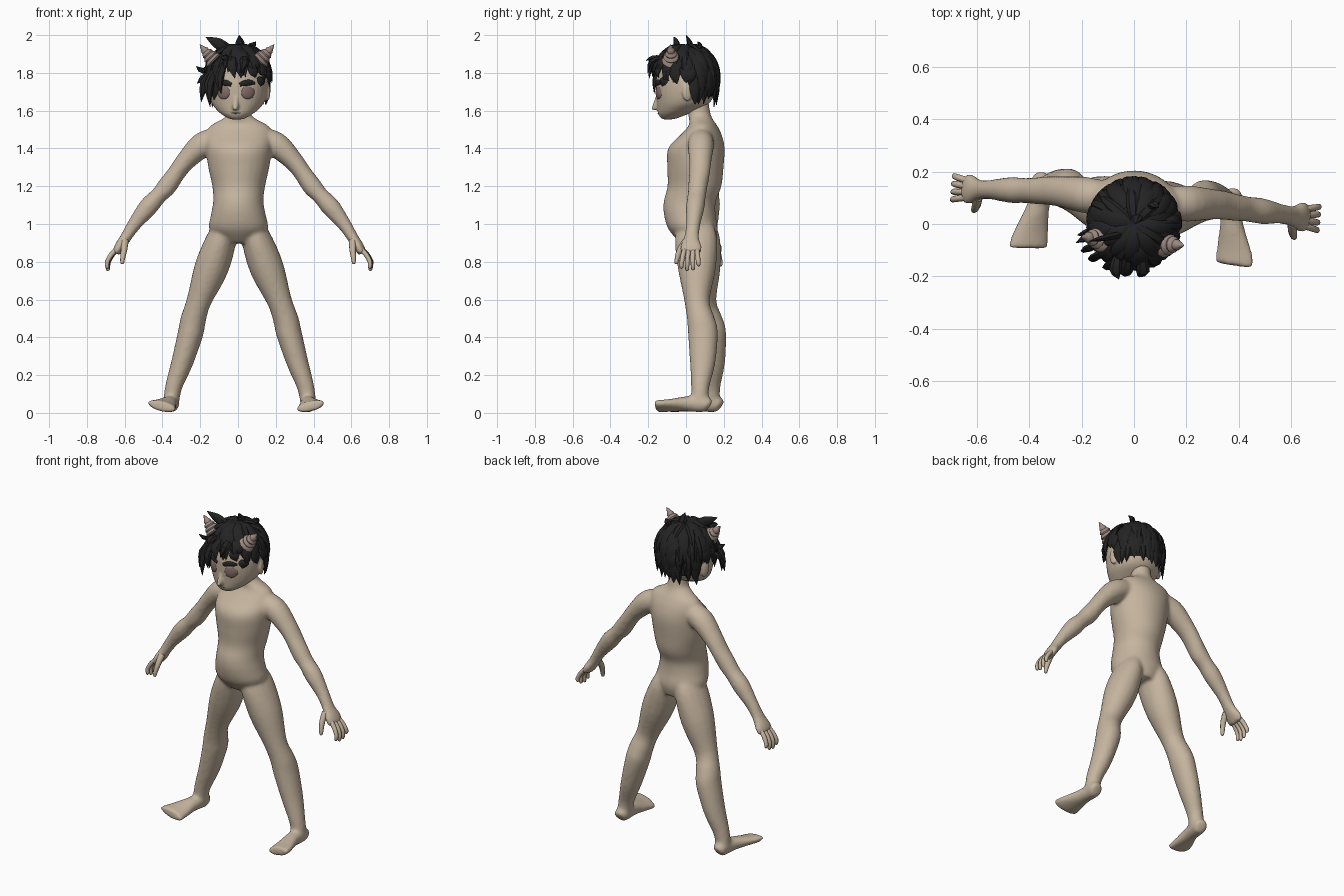
import bpy, bmesh, math, random
from mathutils import Vector, Matrix

if "Cube" in bpy.data.objects:
    bpy.data.objects.remove(bpy.data.objects["Cube"])

random.seed(4)
YAW = Matrix.Rotation(math.radians(-4.8), 4, 'Z')   # whole figure is turned slightly
X, Y, Z = Vector((1, 0, 0)), Vector((0, 1, 0)), Vector((0, 0, 1))


def material(name, rgb):
    m = bpy.data.materials.new(name)
    m.diffuse_color = (*rgb, 1)
    m.use_nodes = True
    m.node_tree.nodes["Principled BSDF"].inputs["Base Color"].default_value = m.diffuse_color
    return m


SKIN = material("skin", (0.56, 0.46, 0.345))
HAIR = material("hair_black", (0.017, 0.017, 0.018))
HORN = material("horn_brown", (0.33, 0.245, 0.215))
EYE = material("eye_brown", (0.22, 0.145, 0.135))
LIP = material("lip_brown", (0.25, 0.18, 0.14))


def spline(rows, sub):
    """Catmull-Rom through rows of numbers."""
    out = []
    for i in range(len(rows) - 1):
        p0, p1, p2 = rows[max(i - 1, 0)], rows[i], rows[i + 1]
        p3 = rows[min(i + 2, len(rows) - 1)]
        for k in range(sub):
            t = k / sub
            out.append([0.5 * (2 * b + (c - a) * t + (2 * a - 5 * b + 4 * c - d) * t * t
                               + (3 * b - a - 3 * c + d) * t ** 3)
                        for a, b, c, d in zip(p0, p1, p2, p3)])
    return out + [list(rows[-1])]


def tube(bm, rows, ref=Y, n=16, sub=4, axis=None):
    """Closed loft; a row is x, y, z, radius along ref, radius across ref."""
    rows = spline(rows, sub) if sub > 1 else rows
    pts = [Vector(r[:3]) for r in rows]
    rings = []
    for i, r in enumerate(rows):
        t = axis or (pts[min(i + 1, len(pts) - 1)] - pts[max(i - 1, 0)]).normalized()
        a = (ref - t * ref.dot(t)).normalized()
        b = t.cross(a)
        ra, rb = max(r[3], 0.001), max(r[4], 0.001)
        rings.append([bm.verts.new(pts[i] + a * ra * math.cos(q) + b * rb * math.sin(q))
                      for q in (math.tau * k / n for k in range(n))])
    for u, v in zip(rings, rings[1:]):
        for k in range(n):
            bm.faces.new((u[k], u[(k + 1) % n], v[(k + 1) % n], v[k]))
    bm.faces.new(rings[0][::-1])
    bm.faces.new(rings[-1])


def mirrored(rows, s):
    return [(r[0] * s, *r[1:]) for r in rows]


def blob(bm, loc, scale, yaw=0.0):
    m = Matrix.Translation(loc) @ Matrix.Rotation(yaw, 4, 'Z') @ Matrix.Diagonal((*scale, 1))
    bmesh.ops.create_uvsphere(bm, u_segments=20, v_segments=12, radius=1, matrix=m)


def finish(bm, name, mat, angle=60):
    bmesh.ops.transform(bm, matrix=YAW, verts=bm.verts)
    bmesh.ops.recalc_face_normals(bm, faces=bm.faces)
    me = bpy.data.meshes.new(name)
    bm.to_mesh(me)
    bm.free()
    me.materials.append(mat)
    ob = bpy.data.objects.new(name, me)
    bpy.context.collection.objects.link(ob)
    bpy.ops.object.select_all(action='DESELECT')
    ob.select_set(True)
    bpy.context.view_layer.objects.active = ob
    bpy.ops.object.shade_smooth_by_angle(angle=math.radians(angle))
    return ob


def fuse(ob, voxel, rounds):
    m = ob.modifiers.new("fuse", 'REMESH')
    m.mode, m.voxel_size, m.use_smooth_shade = 'VOXEL', voxel, True
    s = ob.modifiers.new("soften", 'SMOOTH')
    s.factor, s.iterations = 0.5, rounds


# Body: torso, arms, palms, legs and feet fused into one skin
torso = [(0.90, .06, .085, .09), (0.97, .038, .155, .13), (1.05, .02, .145, .137), (1.12, .02, .133, .138),
         (1.2, .045, .14, .143), (1.3, .05, .162, .149), (1.4, .055, .175, .15), (1.47, .08, .175, .11),
         (1.52, .09, .155, .075), (1.553, .08, .095, .063), (1.585, .07, .06, .06), (1.65, .06, .058, .06)]
arm = [(.10, .09, 1.452, .06, .06), (.195, .095, 1.42, .07, .068), (.285, .10, 1.335, .06, .053),
       (.335, .1, 1.27, .056, .048), (.385, .095, 1.2, .052, .052), (.43, .093, 1.15, .049, .045),
       (.485, .09, 1.09, .05, .051), (.56, .085, .995, .038, .037),
       (.605, .08, .925, .042, .03), (.635, .08, .88, .06, .028), (.655, .08, .845, .055, .022)]
leg = [(.066, .05, 1.02, .08, .045), (.09, .06, .93, .112, .078), (.146, .07, .77, .102, .091),
       (.215, .077, .59, .067, .066), (.247, .1, .49, .074, .068), (.262, .112, .42, .08, .068),
       (.307, .114, .265, .068, .058), (.35, .105, .14, .049, .046), (.365, .105, .05, .045, .043)]
foot = [(.362, .158, .038, .03, .024), (.364, .14, .046, .042, .042), (.366, .09, .048, .042, .045),
        (.372, .03, .048, .046, .04), (.385, -.05, .04, .066, .031), (.394, -.105, .036, .077, .028),
        (.394, -.126, .036, .077, .027)]
bm = bmesh.new()
tube(bm, [(0, cy, z, ry, rx) for z, cy, rx, ry in torso], n=28, axis=Z)
for s in (1, -1):
    tube(bm, mirrored(arm, s))
    tube(bm, mirrored(leg, s))
    tube(bm, mirrored(foot, s), ref=Vector((s, 0, .25)))
fuse(finish(bm, "body", SKIN), 0.009, 14)

# Fingers and thumbs
bm = bmesh.new()
for s in (1, -1):
    for i, off in enumerate((-.038, -.013, .013, .038)):
        dz = (.0, -.012, -.008, .012)[i]
        f = [(.64, .08 + off * .8, .875, .013, .013), (.675, .08 + off, .84, .013, .013),
             (.698, .08 + off * 1.15, .80, .012, .012), (.697, .08 + off * 1.2, .772 + dz, .010, .010),
             (.695, .08 + off * 1.2, .764 + dz, .004, .004)]
        tube(bm, mirrored(f, s), n=8, sub=2)
    thumb = [(.605, .052, .91, .02, .02), (.607, .02, .865, .017, .017), (.613, .005, .82, .013, .013),
             (.615, 0, .795, .010, .010), (.615, 0, .788, .004, .004)]
    tube(bm, mirrored(thumb, s), n=8, sub=2)
finish(bm, "fingers", SKIN)

# Head with nose and ears
skull = [(1.554, -.095, .022, .02), (1.56, -.09, .045, .042), (1.58, -.07, .08, .076),
         (1.60, -.048, .105, .102), (1.64, -.015, .138, .139), (1.70, -.002, .156, .157), (1.77, 0, .158, .158),
         (1.85, 0, .136, .138), (1.91, 0, .085, .088), (1.928, 0, .04, .04)]
nose = [(0, -.142, 1.70, .012, .012), (0, -.148, 1.66, .014, .018), (0, -.152, 1.625, .019, .026),
        (0, -.146, 1.603, .014, .02)]
bm = bmesh.new()
tube(bm, [(0, cy, z, ry, rx) for z, cy, rx, ry in skull], n=32, axis=Z)
tube(bm, nose, ref=X, n=12, axis=Z)
blob(bm, (0, -.17, 1.613), (.012, .014, .011))
for s in (1, -1):
    blob(bm, (s * .155, .02, 1.70), (.013, .028, .05), s * .35)
fuse(finish(bm, "head", SKIN), 0.006, 4)

# Eyes with dark rims, brows and mouth
rims, eyes, brows = bmesh.new(), bmesh.new(), bmesh.new()
for s in (1, -1):
    blob(rims, (s * .063, -.137, 1.70), (.041, .010, .041), s * .42)
    blob(eyes, (s * .063, -.139, 1.697), (.037, .013, .037), s * .42)
    brow = [(.022, -.158, 1.737, .006, .009), (.045, -.153, 1.745, .007, .015),
            (.075, -.141, 1.749, .007, .015), (.1, -.124, 1.745, .005, .006)]
    tube(brows, mirrored(brow, s), n=8)
finish(rims, "eye_rims", LIP)
finish(eyes, "eyes", EYE)
finish(brows, "brows", HAIR)
bm = bmesh.new()
tube(bm, [(-.035, -.137, 1.59, .004, .002), (0, -.146, 1.587, .005, .004), (.035, -.137, 1.59, .004, .002)], n=8)
finish(bm, "mouth", LIP)

# Horns: stacked flaring rungs that taper to a point
bm = bmesh.new()
base, tip, RUNGS = Vector((.118, -.066, 1.863)), Vector((.198, -.066, 1.945)), 5
for s in (1, -1):
    rows = []
    for i in range(RUNGS):
        for f, k in ((0, .82), (.35, 1.0), (.85, .93)):
            t = (i + f) / RUNGS
            r = .056 * (1 - t) ** .85 * k
            p = base.lerp(tip, t) + Z * (.012 * t * t - .006 * t)
            rows.append((*p, r, r))
    rows.append((*(tip + Z * .006), .001, .001))
    tube(bm, mirrored(rows, s), n=14, sub=1)
finish(bm, "horns", HORN, 35)

# Hair: a scalp cap covered by rows of tapering locks
R, CZ = .162, 1.782


def scalp(az, s, lift=0.0):
    """Point s degrees down from the crown; below the sides it hangs straight."""
    r, a = R + lift, math.radians(s)
    if s <= 90:
        h, z = r * math.sin(a), CZ + r * math.cos(a)
    else:
        d = a - math.pi / 2
        h, z = r * (1 - .10 * d), CZ - R * d
    return Vector((h * math.sin(az), -h * math.cos(az), z))


def hem(deg):
    """How far the hair reaches at an angle from the front; negative is the figure's right."""
    if -72 < deg < -36:
        return 126
    if abs(deg) < 50:
        return 86
    if abs(deg) < 108:
        return 100
    return 145


bm = bmesh.new()
N = 36
rings = []
for j in range(13):
    rings.append([])
    for i in range(N):
        deg = i * 360 / N - 180
        lim = min(hem(deg) - 12, 128)
        rings[-1].append(bm.verts.new(scalp(math.radians(deg), 2 + (lim - 2) * j / 12, .003)))
for u, v in zip(rings, rings[1:]):
    for i in range(N):
        bm.faces.new((u[i], u[(i + 1) % N], v[(i + 1) % N], v[i]))
bm.faces.new(rings[0])


def lock(az, s0, s1, w, flick):
    drift = random.uniform(-.15, .15)
    rows = []
    for t, k, lift in ((0, .5, .0), (.3, 1, .009), (.65, .8, .013), (1, .03, flick)):
        rows.append((*scalp(az + drift * t, s0 + (s1 - s0) * t, lift), w * k, .012 * k))
    tube(bm, rows, ref=Vector((math.cos(az), math.sin(az), 0)), n=6, sub=3)


for s0, count, length in ((3, 11, 70), (25, 15, 72), (48, 20, 68), (72, 22, 62), (92, 22, 54)):
    for i in range(count):
        deg = (i + random.uniform(.15, .85)) * 360 / count - 180
        end = min(s0 + length + random.uniform(-8, 8), hem(deg) + random.uniform(-6, 9))
        if end - s0 > 14:
            lock(math.radians(deg), s0, end, random.uniform(.02, .034), random.uniform(.004, .022))

# Loose spikes: crown, right fringe, forehead and right side
for root, mid, end, w in (
        ((.01, .03, 1.92), (.008, .02, 1.96), (.006, .0, 2.0), .024),
        ((-.03, -.04, 1.92), (-.10, -.06, 1.955), (-.165, -.08, 1.99), .03),
        ((.05, .06, 1.92), (.07, .08, 1.945), (.09, .07, 1.965), .02),
        ((-.05, -.12, 1.88), (-.055, -.18, 1.88), (-.04, -.215, 1.865), .024),
        ((.04, -.12, 1.88), (.05, -.18, 1.86), (.035, -.20, 1.80), .026),
        ((-.01, -.13, 1.88), (-.015, -.185, 1.84), (0, -.195, 1.77), .028),
        ((-.06, -.13, 1.86), (-.085, -.17, 1.77), (-.075, -.175, 1.69), .024),
        ((-.09, -.11, 1.84), (-.14, -.14, 1.74), (-.135, -.155, 1.62), .027),
        ((-.12, -.08, 1.82), (-.17, -.11, 1.74), (-.185, -.12, 1.645), .024),
        ((-.14, -.05, 1.83), (-.18, -.07, 1.81), (-.215, -.09, 1.835), .02),
        ((-.14, -.03, 1.80), (-.18, -.05, 1.77), (-.212, -.06, 1.745), .02)):
    rows = [(*root, w * .6, .012), (*mid, w, .014), (*end, .001, .001)]
    tube(bm, rows, ref=X + Y * .3, n=6, sub=3)
finish(bm, "hair", HAIR, 40)
